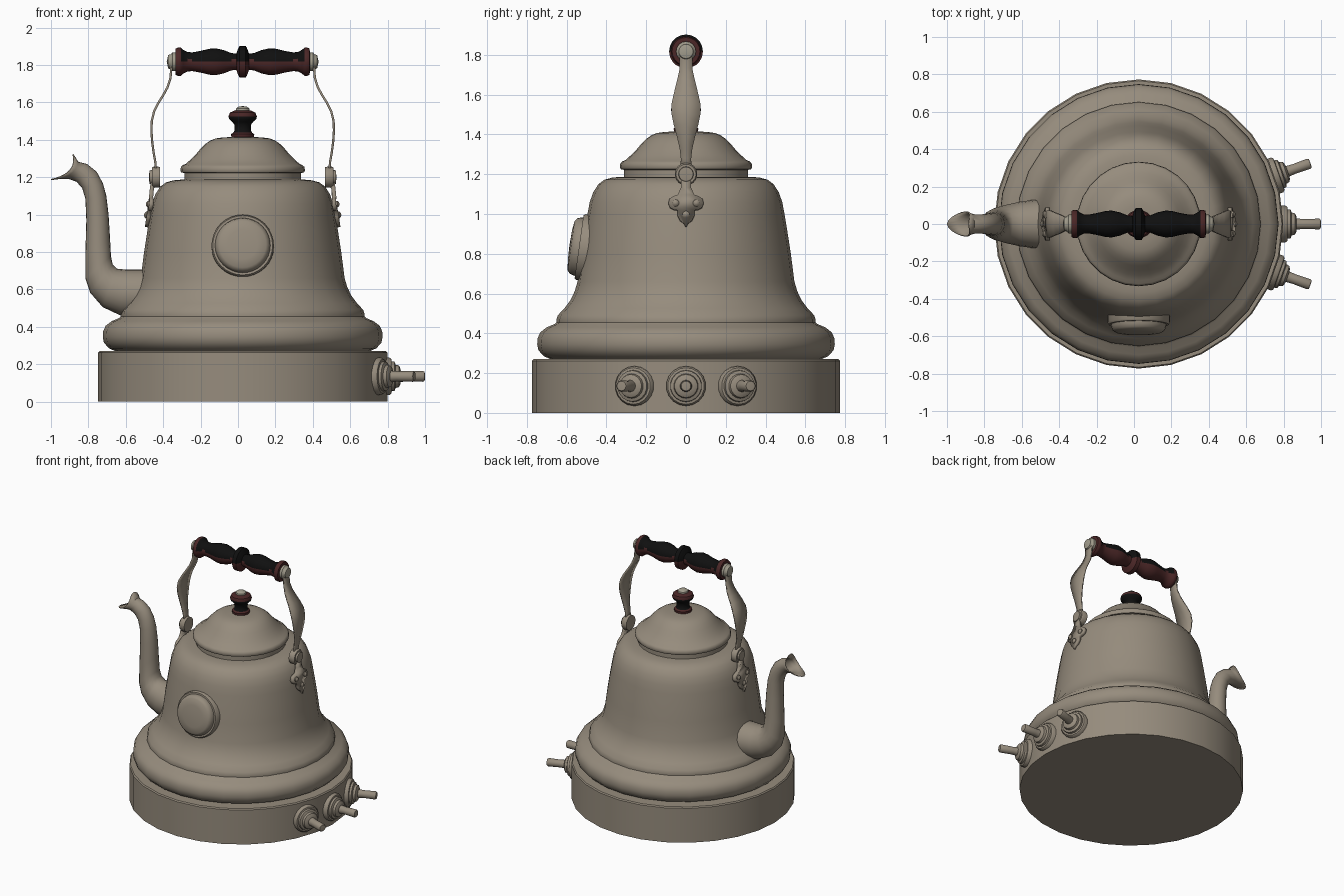
import bpy, bmesh, math
from mathutils import Matrix, Vector

CX = 0.025  # kettle axis


def mat(name, rgb):
    m = bpy.data.materials.new(name)
    m.diffuse_color = (*rgb, 1)
    return m


METAL = mat("warm grey metal", (0.305, 0.262, 0.205))
PALE = mat("pale metal", (0.36, 0.335, 0.265))
WOOD = mat("dark red wood", (0.07, 0.02, 0.02))
BLACK = mat("black", (0.005, 0.005, 0.005))


def finish(bm, name, mats, solid=0):
    bmesh.ops.remove_doubles(bm, verts=bm.verts, dist=1e-5)
    bmesh.ops.recalc_face_normals(bm, faces=bm.faces)
    me = bpy.data.meshes.new(name)
    bm.to_mesh(me)
    bm.free()
    for m in mats:
        me.materials.append(m)
    ob = bpy.data.objects.new(name, me)
    bpy.context.collection.objects.link(ob)
    if solid:
        s = ob.modifiers.new("thickness", "SOLIDIFY")
        s.thickness = solid
        s.offset = 0 if solid > 0.009 else -1
    return ob


def skin(bm, rings, closed=True):
    vs = [[bm.verts.new(p) for p in r] for r in rings]
    n = len(vs[0])
    for a, b in zip(vs, vs[1:]):
        for i in range(n if closed else n - 1):
            j = (i + 1) % n
            bm.faces.new((a[i], a[j], b[j], b[i]))


def lathe(name, profile, sides=24, loc=(CX, 0, 0), rot=Matrix(), mats=(METAL,)):
    """Turn (radius, height) points around an axis."""
    bm = bmesh.new()
    m = Matrix.Translation(loc) @ rot
    skin(bm, [[m @ Vector((max(r, 1e-7) * math.cos(2 * math.pi * i / sides),
                           max(r, 1e-7) * math.sin(2 * math.pi * i / sides), h))
               for i in range(sides)] for r, h in profile])
    bmesh.ops.remove_doubles(bm, verts=bm.verts, dist=1e-5)
    bmesh.ops.dissolve_degenerate(bm, edges=bm.edges, dist=1e-5)
    return finish(bm, name, mats)


def turn(axis, deg):
    return Matrix.Rotation(math.radians(deg), 4, axis)


# base and body
lathe("base", [(0, 0), (.773, 0), (.773, .262), (.766, .27), (0, .272)], 28)
lathe("body", [(0, .265), (.67, .265), (.715, .285), (.742, .315), (.748, .345), (.746, .375),
               (.733, .405), (.70, .43), (.662, .446), (.652, .455), (.652, .468), (.645, .49),
               (.612, .525), (.582, .565), (.56, .61), (.545, .66), (.527, .8), (.51, .91),
               (.495, 1.0), (.484, 1.06), (.466, 1.11), (.44, 1.15), (.41, 1.172),
               (.37, 1.183), (.325, 1.187), (0, 1.187)], 28)

# lid
lathe("lid", [(0, 1.18), (.312, 1.18), (.312, 1.222), (.328, 1.225), (.333, 1.235), (.33, 1.255),
              (.32, 1.264), (.303, 1.272), (.275, 1.297), (.25, 1.322), (.225, 1.352), (.20, 1.377),
              (.175, 1.395), (.145, 1.407), (.10, 1.413), (0, 1.415)], 28)

# lid knob
knob = lathe("lid_knob", [(0, 1.405), (.06, 1.41), (.062, 1.43), (.05, 1.438), (.044, 1.45),
                          (.044, 1.48), (.055, 1.495), (.072, 1.51), (.076, 1.525),
                          (.068, 1.545), (.045, 1.556), (0, 1.558)], 20, mats=(WOOD, BLACK))
for f in knob.data.polygons:
    f.material_index = int(1.437 < f.center.z < 1.53)
lathe("lid_knob_cap", [(0, 1.55), (.038, 1.55), (.036, 1.567), (.022, 1.577), (0, 1.58)], 16,
      mats=(PALE,))

# wooden handle, black on its upper side
HZ = 1.817
half = [(.085, .016), (.073, .023), (.044, .034), (.046, .06), (.062, .10), (.072, .145),
        (.069, .18), (.058, .225), (.05, .27), (.052, .295), (.064, .318), (.075, .33),
        (.076, .345), (.07, .358), (0, .362)]
grip = lathe("handle_grip", [(r, -t) for r, t in reversed(half)] + half, 20,
             (CX, 0, HZ), turn("Y", 90), (WOOD, BLACK))
for f in grip.data.polygons:
    f.material_index = int(f.center.z > HZ + .008 and abs(f.center.x - CX) < .325)

# handle straps, brackets and rivets on both sides
strap = [(.374, 1.85, .022), (.381, 1.82, .036), (.382, 1.78, .032), (.386, 1.73, .032),
         (.402, 1.68, .042), (.424, 1.64, .052), (.452, 1.595, .063), (.474, 1.55, .073),
         (.486, 1.5, .072), (.488, 1.45, .062), (.484, 1.39, .046), (.476, 1.33, .032),
         (.467, 1.28, .026), (.462, 1.2, .028)]
edge = [(.022, 1.19), (.026, 1.13), (.042, 1.095), (.065, 1.088), (.083, 1.075), (.089, 1.052),
        (.08, 1.03), (.06, 1.02), (.042, 1.018), (.042, .99), (.03, .965), (.012, .952), (0, .932)]


def plate_x(y, z):
    return .482 + (1.17 - z) * .125 - y * y


for s, side in ((-1, "left"), (1, "right")):
    bm = bmesh.new()
    skin(bm, [[(CX + s * x, -w, z), (CX + s * x, 0, z), (CX + s * x, w, z)]
              for x, z, w in strap], closed=False)
    finish(bm, f"handle_strap_{side}", (METAL,), .012)

    bm = bmesh.new()
    outline = edge + [(-y, z) for y, z in reversed(edge[:-1])]
    bm.faces.new([bm.verts.new((CX + s * plate_x(y, z), y, z)) for y, z in outline])
    finish(bm, f"bracket_{side}", (METAL,), .022)

    out = turn("Y", 90 * s)
    lathe(f"handle_nut_{side}", [(0, -.03), (.05, -.03), (.05, 0), (.04, .008), (.036, .022), (0, .03)],
          16, (CX + s * .376, 0, HZ), out, (PALE,))
    lathe(f"pivot_{side}", [(0, -.025), (.055, -.025), (.057, .01), (.05, .02), (.038, .02),
                            (.036, .032), (0, .036)], 18, (CX + s * .466, 0, 1.2), out)
    for k, (y, z) in enumerate(((-.052, 1.055), (.052, 1.055), (0, .997))):
        lathe(f"rivet_{side}_{k}", [(0, -.01), (.018, -.01), (.018, .014), (.01, .022), (0, .024)],
              10, (CX + s * plate_x(y, z), y, z), out)

# front medallion, leaning with the body wall
lathe("front_medallion", [(0, -.06), (.167, -.06), (.167, .028), (.16, .038), (.148, .038),
                          (.146, .05), (.14, .067), (.125, .078), (.08, .084), (0, .087)],
      32, (CX, -.5, .83), turn("X", 82))

# spout: inner point, outer point, half width, mouth pull-back
spout = [(-.42, .70, -.42, .46, .125, 0), (-.52, .70, -.53, .455, .125, 0),
         (-.60, .70, -.63, .468, .112, 0), (-.65, .705, -.72, .51, .096, 0),
         (-.675, .73, -.785, .585, .083, 0), (-.685, .775, -.81, .66, .072, 0),
         (-.69, .87, -.81, .79, .064, 0), (-.698, 1.0, -.805, .97, .058, 0),
         (-.71, 1.10, -.81, 1.085, .053, 0), (-.728, 1.165, -.828, 1.145, .05, 0),
         (-.76, 1.225, -.86, 1.18, .046, 0), (-.81, 1.265, -.90, 1.195, .046, 0),
         (-.857, 1.277, -.945, 1.197, .053, .018), (-.885, 1.32, -1.0, 1.19, .063, .042)]
bm = bmesh.new()
rings = []
for xi, zi, xo, zo, w, pull in spout:
    ring = []
    for i in range(20):
        c, d = math.cos(i * math.pi / 10), math.sin(i * math.pi / 10)
        ring.append(((xi + xo) / 2 + (xi - xo) / 2 * c + pull * d * d, w * d,
                     (zi + zo) / 2 + (zi - zo) / 2 * c - pull * .4 * d * d))
    rings.append(ring)
skin(bm, rings)
finish(bm, "spout", (METAL,), .006)

# three taps fanned around the base
for k, a in enumerate((-19.5, 0, 19.5)):
    lathe(f"tap_{k}", [(0, .70), (.1, .70), (.1, .785), (.092, .795), (.08, .797), (.078, .812),
                       (.062, .818), (.058, .835), (.045, .842), (.03, .845), (.027, .88),
                       (.029, .965), (.024, .973), (0, .975)], 18,
          (CX, 0, .135), turn("Z", a) @ turn("Y", 90))

# smooth shading with crisp edges
bpy.ops.object.select_all(action="SELECT")
bpy.context.view_layer.objects.active = grip
bpy.ops.object.shade_smooth_by_angle(angle=math.radians(40))
